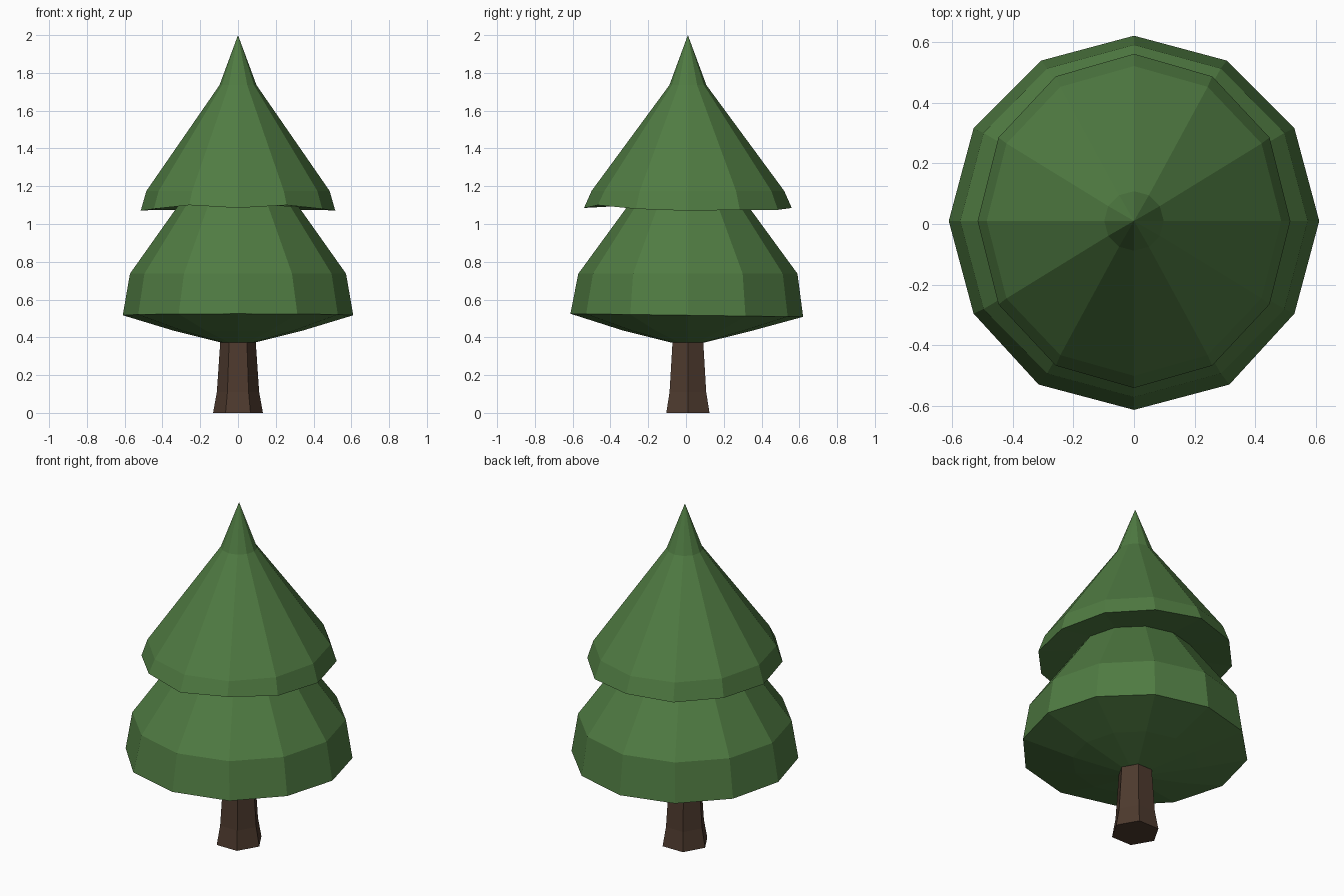
import bpy, bmesh
from math import cos, sin, radians

if "Cube" in bpy.data.objects:
    bpy.data.objects.remove(bpy.data.objects["Cube"])

CY = 0.01  # the tree axis sits slightly behind the origin


def material(name, colour):
    m = bpy.data.materials.new(name)
    m.diffuse_color = (*colour, 1)
    m.use_nodes = True
    m.node_tree.nodes["Principled BSDF"].inputs["Base Color"].default_value = m.diffuse_color
    return m


def ring(rx, z, n, ry=None):
    """Ring of n points round the tree axis."""
    ry = ry or rx
    return [(rx * cos(radians(360 * i / n)), CY + ry * sin(radians(360 * i / n)), z)
            for i in range(n)]


def loft(name, rings, mat, apex=None, cap_top=False, cap_bottom=False):
    """Skin a stack of rings, listed from bottom to top."""
    bm = bmesh.new()
    loops = [[bm.verts.new(p) for p in r] for r in rings]
    n = len(loops[0])
    for a, b in zip(loops, loops[1:]):
        for i in range(n):
            j = (i + 1) % n
            bm.faces.new((a[i], a[j], b[j], b[i]))
    if apex:
        tip = bm.verts.new(apex)
        for i in range(n):
            bm.faces.new((loops[-1][i], loops[-1][(i + 1) % n], tip))
    if cap_top:
        bm.faces.new(loops[-1])
    if cap_bottom:
        bm.faces.new(loops[0][::-1])
    bmesh.ops.recalc_face_normals(bm, faces=bm.faces)
    me = bpy.data.meshes.new(name)
    bm.to_mesh(me)
    bm.free()
    ob = bpy.data.objects.new(name, me)
    bpy.context.collection.objects.link(ob)
    me.materials.append(mat)
    return ob


green = material("needles", (0.08, 0.2, 0.055))
brown = material("bark", (0.075, 0.042, 0.027))

# Flared hexagonal trunk
loft("trunk", [ring(0.132, 0, 6), ring(0.112, 0.11, 6), ring(0.094, 0.375, 6)],
     brown, cap_bottom=True)

# Lower rim bulges a little at the front; upper rim droops at the sides
low_rim = [(x * (1.03 if y < -0.5 else 1), y * (1.02 if y < -0.5 else 1),
            0.517 - 0.008 * y / 0.6) for x, y, z in ring(0.61, 0.52, 12)]
droop = [1.07, 1.075, 1.075, 1.085, 1.075, 1.075, 1.07, 1.08, 1.1, 1.085, 1.1, 1.08]
top_rim = [(x, y, z) for (x, y, _), z in zip(ring(0.515, 1.07, 12, 0.55), droop)]

# Two tiers of branches, twelve-sided
loft("branches", [
    ring(0.09, 0.373, 12),
    ring(0.34, 0.435, 12),
    low_rim,
    ring(0.572, 0.737, 12, 0.58),
    ring(0.315, 1.1, 12),
    top_rim,
    ring(0.485, 1.175, 12, 0.51),
    ring(0.098, 1.735, 12),
], green, apex=(0, CY, 2.0), cap_bottom=True)
